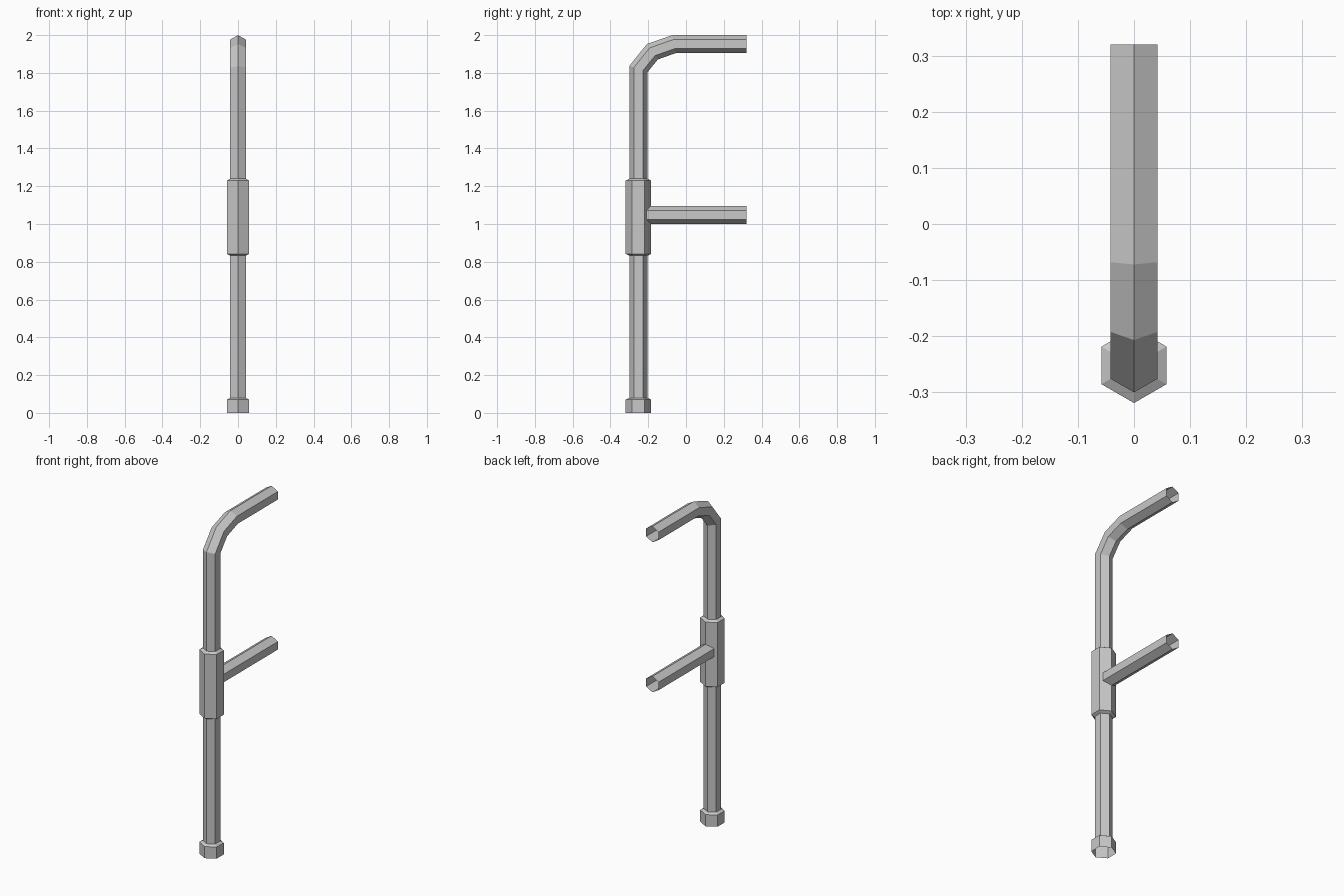
import bpy
import bmesh
from math import cos, sin, pi
from mathutils import Vector

cube = bpy.data.objects.get("Cube")
if cube:
    bpy.data.objects.remove(cube)

PIPE, SLEEVE = 0.048, 0.067   # hexagon corner radii
AXIS, END = -0.252, 0.32      # upright position and rear end, along y

metal = bpy.data.materials.new("grey metal")
metal.use_nodes = True
grey = (0.58, 0.58, 0.58, 1)
metal.diffuse_color = grey
metal.node_tree.nodes["Principled BSDF"].inputs["Base Color"].default_value = grey


def hex_tube(name, stations):
    """Open six-sided tube through (y, z, radius) stations, mitred at bends."""
    bm = bmesh.new()
    points = [Vector((0, y, z)) for y, z, r in stations]
    rings = []
    for i, (y, z, radius) in enumerate(stations):
        before = points[i] - points[max(i - 1, 0)]
        after = points[min(i + 1, len(points) - 1)] - points[i]
        before, after = before.normalized(), after.normalized()
        along = (before + after).normalized()
        stretch = 1 / along.dot(after if after.length else before)
        outward = Vector((0, -along.z, along.y)) * stretch
        side = Vector((1, 0, 0))
        rings.append([bm.verts.new(points[i] + radius * (outward * cos(k * pi / 3) + side * sin(k * pi / 3)))
                      for k in range(6)])
    for low, high in zip(rings, rings[1:]):
        for k in range(6):
            n = (k + 1) % 6
            bm.faces.new((low[k], low[n], high[n], high[k]))
    mesh = bpy.data.meshes.new(name)
    bm.normal_update()
    bm.to_mesh(mesh)
    bm.free()
    mesh.materials.append(metal)
    obj = bpy.data.objects.new(name, mesh)
    bpy.context.collection.objects.link(obj)
    return obj


# Upright with wide foot, middle sleeve and bent top
foot = [(AXIS, 0, SLEEVE), (AXIS, 0.07, SLEEVE), (AXIS, 0.08, PIPE)]
sleeve = [(AXIS, 0.832, PIPE), (AXIS, 0.842, SLEEVE),
          (AXIS, 1.23, SLEEVE), (AXIS, 1.24, PIPE)]
bend = [(AXIS, 1.82, PIPE), (-0.178, 1.912, PIPE), (-0.064, 1.952, PIPE)]
hex_tube("main_pipe", foot + sleeve + bend + [(END, 1.952, PIPE)])

# Horizontal branch leaving the back of the sleeve
hex_tube("branch_pipe", [(-0.212, 1.048, PIPE), (END, 1.048, PIPE)])
